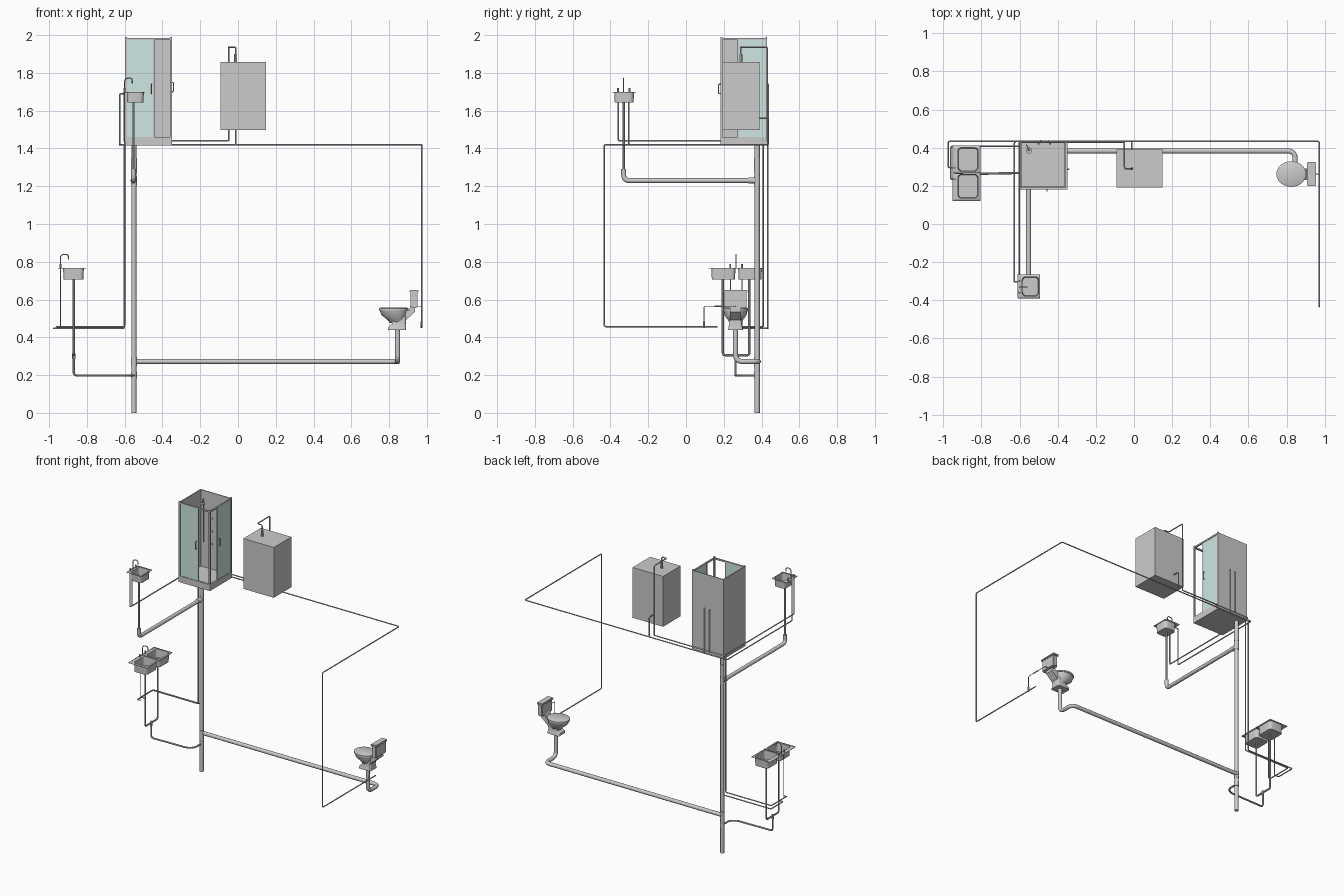
import bpy, bmesh, math
from mathutils import Vector

if "Cube" in bpy.data.objects:
    bpy.data.objects.remove(bpy.data.objects["Cube"])


def make(name, bm, smooth=False):
    bmesh.ops.recalc_face_normals(bm, faces=bm.faces)
    me = bpy.data.meshes.new(name)
    bm.to_mesh(me)
    bm.free()
    ob = bpy.data.objects.new(name, me)
    bpy.context.collection.objects.link(ob)
    if smooth:
        shade(ob)
    return ob


def select(ob):
    bpy.ops.object.select_all(action='DESELECT')
    ob.select_set(True)
    bpy.context.view_layer.objects.active = ob


def shade(ob):
    select(ob)
    bpy.ops.object.shade_smooth_by_angle(angle=math.radians(40))


def box(name, x0, x1, y0, y1, z0, z1, mat=None, bevel=0):
    bm = bmesh.new()
    bmesh.ops.create_cube(bm, size=1)
    for v in bm.verts:
        v.co = ((x0 + x1) / 2 + v.co.x * (x1 - x0), (y0 + y1) / 2 + v.co.y * (y1 - y0),
                (z0 + z1) / 2 + v.co.z * (z1 - z0))
    if bevel:
        bmesh.ops.bevel(bm, geom=bm.edges[:], offset=bevel, segments=2, affect='EDGES')
    ob = make(name, bm, bevel > 0)
    if mat:
        ob.data.materials.append(mat)
    return ob


def loft(name, rings, cap_first=True, thick=0):
    bm = bmesh.new()
    rows = [[bm.verts.new(p) for p in r] for r in rings]
    n = len(rows[0])
    for a, b in zip(rows, rows[1:]):
        for i in range(n):
            bm.faces.new((a[i], a[(i + 1) % n], b[(i + 1) % n], b[i]))
    bm.faces.new(rows[-1])
    if cap_first:
        bm.faces.new(rows[0])
    ob = make(name, bm, True)
    if thick:
        mod = ob.modifiers.new('wall', 'SOLIDIFY')
        mod.thickness = thick
    return ob


def pipe(name, pts, r=0.004, bend=0.01, sides=2):
    # tube along a path with rounded corners
    pts = [Vector(p) for p in pts]
    path = [pts[0]]
    for a, p, b in zip(pts, pts[1:], pts[2:]):
        d = min(bend, (a - p).length * .49, (b - p).length * .49)
        s, e = p + (a - p).normalized() * d, p + (b - p).normalized() * d
        for i in range(6):
            t = i / 5
            path.append(s * (1 - t) ** 2 + p * 2 * t * (1 - t) + e * t * t)
    path.append(pts[-1])
    cu = bpy.data.curves.new(name, 'CURVE')
    cu.dimensions = '3D'
    cu.bevel_depth, cu.bevel_resolution, cu.use_fill_caps = r, sides, True
    sp = cu.splines.new('POLY')
    sp.points.add(len(path) - 1)
    for q, p in zip(sp.points, path):
        q.co = (*p, 1)
    ob = bpy.data.objects.new(name, cu)
    bpy.context.collection.objects.link(ob)
    select(ob)
    bpy.ops.object.convert(target='MESH')
    shade(bpy.context.object)


def rounded(x0, x1, y0, y1, r, z):
    ring = []
    for cx, cy, a0 in ((x1 - r, y1 - r, 0), (x0 + r, y1 - r, 90), (x0 + r, y0 + r, 180), (x1 - r, y0 + r, 270)):
        for k in range(5):
            a = math.radians(a0 + 22.5 * k)
            ring.append((cx + r * math.cos(a), cy + r * math.sin(a), z))
    return ring


def basin(name, rim, hole, top, bottom):
    x0, x1, y0, y1 = hole
    loft(name, [rounded(*rim, 0.002, top), rounded(*hole, 0.018, top),
                rounded(x0 + .003, x1 - .003, y0 + .003, y1 - .003, 0.018, bottom)], False, 0.003)


def faucet(name, x, y, z, reach):
    pipe(name + '_spout', [(x, y, z), (x, y, z + .072), (x + reach, y, z + .072), (x + reach, y, z + .045)],
         0.003, 0.02)
    for i, s in enumerate((-1, 1)):
        pipe(f'{name}_handle_{i}', [(x, y + s * .031, z), (x, y + s * .031, z + .02)], 0.005)


glass = bpy.data.materials.new('glass')
glass.diffuse_color = (0.62, 0.80, 0.77, 0.5)
glass.use_nodes = True
glass.node_tree.nodes["Principled BSDF"].inputs["Base Color"].default_value = glass.diffuse_color

# Shower cabin: tray, two solid walls, two glass panels beside an open corner
X0, X1, Y0, Y1, ZB, ZT = -.597, -.35, .182, .43, 1.46, 1.985
box('shower_tray', X0, X1, Y0, Y1, 1.415, 1.438)
box('tray_lip_front', X0, X1, Y0, Y0 + .015, 1.438, ZB)
box('tray_lip_right', X1 - .015, X1, Y0 + .015, Y1, 1.438, ZB)
box('shower_back_wall', X0, X1, Y1 - .006, Y1, 1.438, ZT)
box('shower_left_wall', X0, X0 + .006, Y0, Y1 - .006, 1.438, ZT)
box('front_glass', X0 + .01, -.445, Y0 + .004, Y0 + .008, ZB, ZT - .008, glass)
box('right_glass', X1 - .008, X1 - .004, .275, Y1 - .008, ZB, ZT - .008, glass)
box('front_top_rail', X0, X1, Y0, Y0 + .01, ZT - .01, ZT)
box('right_top_rail', X1 - .01, X1, Y0 + .01, Y1, ZT - .01, ZT)
for i, (x, y) in enumerate(((X0, Y0), (X1 - .01, Y0), (X1 - .01, Y1 - .01))):
    box(f'shower_post_{i}', x, x + .01, y, y + .01, 1.44, ZT + .006)
box('front_glass_edge', -.449, -.443, Y0 + .002, Y0 + .01, ZB, ZT - .01)
box('right_glass_edge', X1 - .01, X1 - .002, .273, .279, ZB, ZT - .01)
pipe('front_handle', [(-.457, Y0 + .004, 1.74), (-.457, Y0 - .01, 1.74), (-.457, Y0 - .01, 1.69),
                      (-.457, Y0 + .004, 1.69)], .003)
pipe('right_handle', [(X1 - .004, .287, 1.75), (X1 + .008, .287, 1.75), (X1 + .008, .287, 1.7),
                      (X1 - .004, .287, 1.7)], .003)
# Shower column, head and body jets
pipe('shower_column', [(-.565, .415, 1.62), (-.565, .415, 1.93), (-.55, .385, 1.93), (-.55, .385, 1.91)], .003)
pipe('shower_head', [(-.55, .385, 1.912), (-.55, .385, 1.904)], .016, sides=4)
for i in range(6):
    x, z = -.5 + .06 * (i % 2), 1.62 + .09 * (i // 2)
    pipe(f'body_jet_{i}', [(x, .425, z), (x, .417, z)], .005)
for i, x in enumerate((-.45, -.49)):
    pipe(f'shower_supply_{i}', [(x, .436, 1.42 + .02 * i), (x, .436, 1.74), (x, .424, 1.74)], .004)

# Water heater with hot outlet and cold inlet
box('water_heater', -.092, .149, .192, .39, 1.497, 1.857)
pipe('heater_collar', [(-.012, .29, 1.855), (-.012, .29, 1.9)], .008)
pipe('heater_outlet', [(-.012, .29, 1.88), (-.012, .29, 1.937), (-.05, .29, 1.937), (-.05, .43, 1.937),
                       (-.05, .43, 1.44)])
pipe('heater_inlet', [(-.012, .433, 1.42), (-.012, .433, 1.56), (-.012, .388, 1.56)])

# Supply mains and risers
pipe('hot_main', [(-.05, .43, 1.44), (-.603, .43, 1.44), (-.603, -.358, 1.44), (-.603, -.358, 1.70)])
pipe('cold_main_left', [(0, .433, 1.42), (-.627, .433, 1.42), (-.627, -.303, 1.42), (-.627, -.303, 1.69),
                        (-.6, -.303, 1.69)])
pipe('cold_main_right', [(0, .433, 1.42), (.972, .433, 1.42), (.972, -.433, 1.42), (.972, -.433, .457),
                         (.972, .166, .457)])
pipe('hot_riser', [(-.6, .408, 1.44), (-.6, .408, .457), (-.96, .408, .457), (-.96, .236, .457)])
pipe('cold_riser', [(-.603, .433, 1.42), (-.603, .433, .447), (-.975, .433, .447), (-.975, .296, .447),
                    (-.94, .296, .447)])

# Wash basin
basin('wash_basin', (-.61, -.492, -.39, -.265), (-.587, -.5, -.378, -.277), 1.70, 1.645)
faucet('basin_faucet', -.6, -.33, 1.70, .04)
pipe('basin_drain', [(-.553, -.33, 1.647), (-.553, -.33, 1.28)], .006)
pipe('basin_waste', [(-.553, -.33, 1.29), (-.553, -.33, 1.23), (-.553, .377, 1.23)], .013, .04, 4)

# Kitchen sink with two bowls
for i, (a, b, c, d) in enumerate(((.12, .267, .136, .26), (.267, .412, .278, .4))):
    basin(f'kitchen_bowl_{i}', (-.953, -.806, a, b), (-.924, -.818, c, d), .767, .707)
faucet('kitchen_faucet', -.94, .265, .767, .042)
for i, y in enumerate((.236, .296)):
    pipe(f'kitchen_hose_{i}', [(-.94, y, .767), (-.94, y, .45)], .002)
pipe('kitchen_hose_link', [(-.96, .236, .457), (-.938, .236, .457)])
pipe('kitchen_drain_loop', [(-.87, .195, .71), (-.87, .195, .305), (-.87, .335, .305), (-.87, .335, .71)], .006, .015)
pipe('kitchen_trap', [(-.87, .262, .315), (-.87, .262, .285)], .009)
pipe('kitchen_waste', [(-.87, .262, .305), (-.87, .262, .198), (-.59, .268, .198), (-.551, .3, .198),
                       (-.551, .377, .198)], .006, .02)

# Waste stack with branch collars
pipe('waste_stack', [(-.551, .377, 0), (-.551, .377, 1.418)], .0135, sides=4)
for i, (z, h) in enumerate(((.2, .018), (.27, .025), (1.23, .025), (1.31, .04))):
    pipe(f'stack_collar_{i}', [(-.551, .377, z - h), (-.551, .377, z + h)], .016, sides=4)
pipe('branch_collar', [(-.553, .33, 1.23), (-.553, .377, 1.23)], .016, sides=4)

# Toilet: bowl, seat, pedestal, neck, tank
CY = .262


def ellipse(cx, rx, ry, z):
    return [(cx + rx * math.cos(a * math.tau / 32), CY + ry * math.sin(a * math.tau / 32), z) for a in range(32)]


loft('toilet_bowl', [ellipse(.845, .04, .03, .475), ellipse(.838, .05, .042, .495), ellipse(.828, .068, .058, .517),
                     ellipse(.825, .075, .064, .542)])
loft('toilet_seat', [ellipse(.825, .078, .067, .543), ellipse(.825, .078, .067, .553), ellipse(.825, .07, .06, .557)])
loft('toilet_pedestal', [rounded(.795, .89, .223, .301, .01, .44), rounded(.797, .889, .225, .299, .01, .455),
                         rounded(.815, .888, .23, .294, .01, .47), rounded(.815, .89, .226, .298, .01, .51)])
bm = bmesh.new()
profile = ((.86, .475), (.888, .49), (.938, .535), (.938, .57), (.915, .57), (.905, .545), (.86, .535))
face = bm.faces.new([bm.verts.new((x, CY - .03, z)) for x, z in profile])
ext = bmesh.ops.extrude_face_region(bm, geom=[face])['geom']
bmesh.ops.translate(bm, vec=(0, .06, 0), verts=[g for g in ext if isinstance(g, bmesh.types.BMVert)])
make('toilet_neck', bm)
box('toilet_tank', .914, .95, .203, .321, .555, .64, bevel=.006)
box('tank_lid', .908, .955, .198, .326, .636, .651, bevel=.004)
pipe('toilet_drain', [(.845, CY, .445), (.845, CY, .272), (.845, .383, .272), (-.551, .383, .272)], .0135, .04, 4)

# Toilet supply hose and valves
pipe('toilet_hose', [(.972, .095, .457), (.972, .095, .565), (.972, CY, .565), (.945, CY, .565)], .002)
pipe('toilet_valve', [(.972, .095, .45), (.972, .095, .485)], .005)
pipe('hose_connector', [(.972, .15, .565), (.972, .19, .565)], .004)
